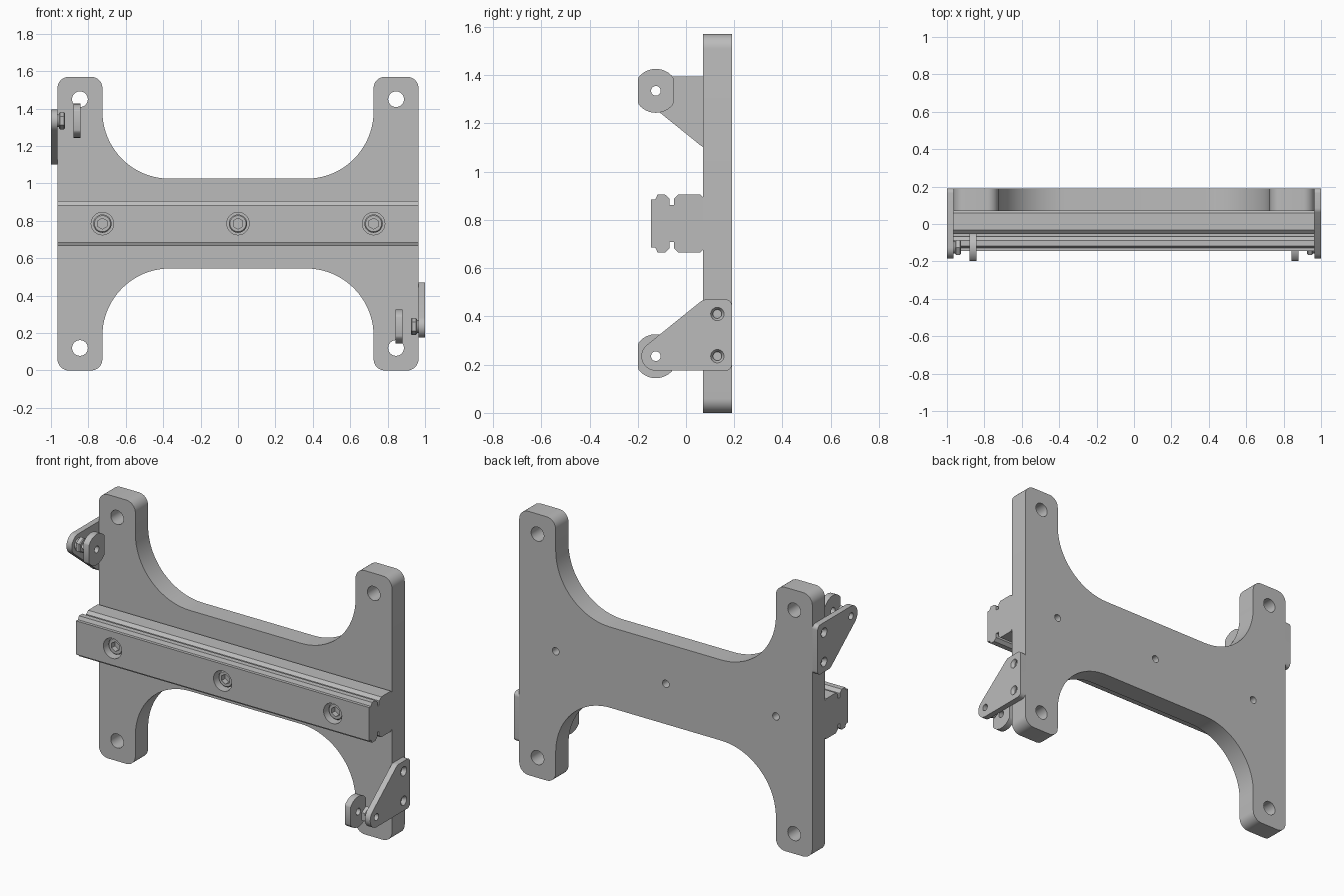
import bpy
import bmesh
from math import cos, sin, pi, radians
from mathutils.geometry import convex_hull_2d

if "Cube" in bpy.data.objects:
    bpy.data.objects.remove(bpy.data.objects["Cube"], do_unlink=True)

GREY = (0.5, 0.5, 0.5, 1)
steel = bpy.data.materials.new("steel grey")
steel.use_nodes = True
steel.diffuse_color = GREY
bsdf = next(n for n in steel.node_tree.nodes if n.type == 'BSDF_PRINCIPLED')
bsdf.inputs["Base Color"].default_value = GREY

MID = 0.785          # height of the horizontal centre line
SCREWS = (-0.725, 0, 0.725)


def arc(cx, cz, r, start, end, n=12):
    angles = [radians(start + (end - start) * i / n) for i in range(n + 1)]
    return [(cx + r * cos(a), cz + r * sin(a)) for a in angles]


def circle(cx, cz, r, n=32, start=0):
    return arc(cx, cz, r, start, start + 360, n)[:-1]


def hull(points):
    return [points[i] for i in convex_hull_2d(points)]


def loft(name, axis, sections):
    """Solid through (position, outline) sections along the x or y axis."""
    bm = bmesh.new()
    rings = []
    for pos, outline in sections:
        rings.append([bm.verts.new((pos, u, v) if axis == 'x' else (u, pos, v))
                      for u, v in outline])
    for a, b in zip(rings, rings[1:]):
        for i in range(len(a)):
            j = (i + 1) % len(a)
            bm.faces.new((a[i], a[j], b[j], b[i]))
    bm.faces.new(rings[0])
    bm.faces.new(rings[-1])
    bmesh.ops.recalc_face_normals(bm, faces=bm.faces)
    mesh = bpy.data.meshes.new(name)
    bm.to_mesh(mesh)
    bm.free()
    mesh.materials.append(steel)
    obj = bpy.data.objects.new(name, mesh)
    bpy.context.collection.objects.link(obj)
    return obj


def prism(name, axis, outline, a, b):
    return loft(name, axis, [(a, outline), (b, outline)])


def activate(obj):
    bpy.ops.object.select_all(action='DESELECT')
    obj.select_set(True)
    bpy.context.view_layer.objects.active = obj


def cut(obj, cutters):
    for cutter in cutters:
        cutter.hide_render = True
        mod = obj.modifiers.new("cut", 'BOOLEAN')
        mod.operation = 'DIFFERENCE'
        mod.solver = 'EXACT'
        mod.object = cutter
        activate(obj)
        bpy.ops.object.modifier_apply(modifier=mod.name)
        bpy.data.objects.remove(cutter, do_unlink=True)


def finish(obj):
    activate(obj)
    bpy.ops.object.shade_smooth_by_angle(angle=radians(25))


# H-shaped back plate, outlined from one quarter
quarter = (arc(0.365, 0.6, 0.36, -90, 0, 20)
           + arc(0.785, 0.725, 0.06, 180, 90, 8)
           + arc(0.905, 0.725, 0.06, 90, 0, 8))
right = quarter + [(x, -z) for x, z in reversed(quarter)]
outline = right + [(-x, -z) for x, z in right]
plate = prism("back_plate", 'y', [(x, z + MID) for x, z in outline], 0.07, 0.19)
holes = [(x, z, 0.042) for x in (-0.845, 0.845) for z in (0.12, 1.45)]
holes += [(x, MID, 0.022) for x in SCREWS]
cut(plate, [prism("hole", 'y', circle(x, z, r), 0, 0.3) for x, z, r in holes])
finish(plate)

# Grooved rail across the front, profile mirrored about the centre line
half = [(-0.145, 0.1), (-0.127, 0.1), (-0.118, 0.12), (-0.087, 0.12),
        (-0.068, 0.103), (-0.068, 0.077), (-0.05, 0.077), (-0.05, 0.103),
        (-0.032, 0.12), (0.06, 0.12), (0.07, 0.11)]
profile = half + [(y, -z) for y, z in reversed(half)]
rail = prism("rail", 'x', [(y, z + MID) for y, z in profile], -0.965, 0.965)
cut(rail, [prism("counterbore", 'y', circle(x, MID, 0.06), -0.2, -0.06)
           for x in SCREWS])
finish(rail)

# Socket-head screws sunk into the rail
for i, x in enumerate(SCREWS):
    screw = loft(f"rail_screw_{i + 1}", 'y',
                 [(-0.118, circle(x, MID, 0.043)),
                  (-0.111, circle(x, MID, 0.049)),
                  (-0.055, circle(x, MID, 0.049))])
    cut(screw, [prism("socket", 'y', circle(x, MID, 0.029, 6, 30), -0.15, -0.085)])
    finish(screw)

# Side bracket with its pivot hole and countersunk bolt holes
PY, PZ = -0.125, 0.235
pivot_hole = circle(PY, PZ, 0.02)
bracket = prism("left_bracket", 'x',
                hull(circle(PY, PZ, 0.06) + circle(0.165, 0.2, 0.025)
                     + circle(0.165, 0.445, 0.025) + circle(0.085, 0.43, 0.04)),
                0.965, 1.0)
cut(bracket, [prism("hole", 'x', pivot_hole, 0.9, 1.1)])
cut(bracket, [loft("countersink", 'x', [(0.975, circle(0.13, z, 0.018)),
                                        (0.985, circle(0.13, z, 0.018)),
                                        (1.002, circle(0.13, z, 0.029))])
              for z in (PZ, 0.41)])

# Chamfered nut and washer behind the bracket
washer = prism("left_washer", 'x', circle(PY, PZ, 0.034), 0.955, 0.965)
nut = loft("left_nut", 'x', [(x, circle(PY, PZ, r, 6, 30)) for x, r in
                             ((0.925, 0.04), (0.93, 0.046),
                              (0.951, 0.046), (0.956, 0.04))])

# Flat-sided pivot tab
tab_outline = [(min(max(y, PY - 0.073), PY + 0.073), z)
               for y, z in circle(PY, PZ, 0.091, 64)]
tab = prism("left_pivot_tab", 'x', hull(tab_outline), 0.842, 0.88)
for obj in (washer, nut, tab):
    cut(obj, [prism("hole", 'x', pivot_hole, 0.8, 1.1)])

# Repeat the bracket set at the opposite corner by a half turn
for obj in (bracket, washer, nut, tab):
    finish(obj)
    twin = obj.copy()
    twin.data = obj.data.copy()
    twin.name = obj.name.replace("left", "right")
    twin.rotation_euler = (0, pi, 0)
    twin.location = (0, 0, 2 * MID)
    bpy.context.collection.objects.link(twin)
